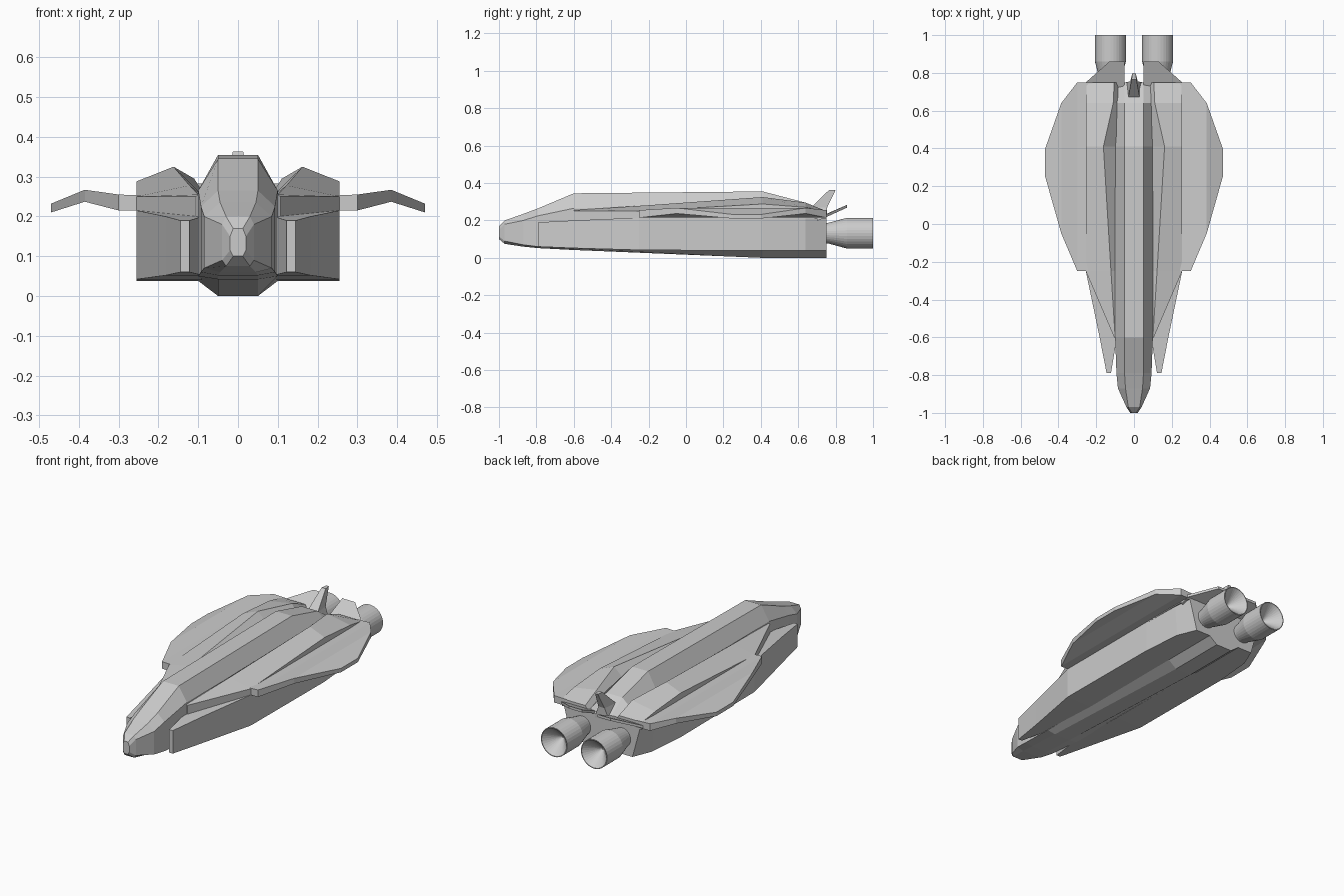
import bpy
import bmesh
import math

cube = bpy.data.objects.get("Cube")
if cube:
    bpy.data.objects.remove(cube, do_unlink=True)

hull_grey = bpy.data.materials.new("hull_grey")
hull_grey.use_nodes = True
colour = (0.6, 0.6, 0.6, 1)
hull_grey.diffuse_color = colour
hull_grey.node_tree.nodes["Principled BSDF"].inputs["Base Color"].default_value = colour


def loft(name, rings, mirrored=False):
    """Skin a closed solid through rings that have equal point counts."""
    bm = bmesh.new()
    loops = [[bm.verts.new(point) for point in ring] for ring in rings]
    count = len(loops[0])
    for first, second in zip(loops, loops[1:]):
        for i in range(count):
            j = (i + 1) % count
            bm.faces.new((first[i], first[j], second[j], second[i]))
    bm.faces.new(loops[0])
    bm.faces.new(loops[-1])
    bmesh.ops.recalc_face_normals(bm, faces=bm.faces)
    mesh = bpy.data.meshes.new(name)
    bm.to_mesh(mesh)
    bm.free()
    mesh.materials.append(hull_grey)
    part = bpy.data.objects.new(name, mesh)
    bpy.context.collection.objects.link(part)
    if mirrored:
        mirror = part.modifiers.new("both_sides", "MIRROR")
        mirror.use_axis[0] = True
        mirror.use_mirror_merge = False
    return part


def hull_ring(y, top, top_z, side, shoulder_z, low_z, keel, keel_z):
    half = [(top, top_z), (side, shoulder_z), (side, low_z), (keel, keel_z)]
    return [(x, y, z) for x, z in half] + [(-x, y, z) for x, z in reversed(half)]


def pod_ring(y, inner, outer, low_outer, low, high):
    return [(inner, y, low), (low_outer, y, low), (outer, y, high), (inner, y, high)]


def deck_ring(y, inner_z, ridge, ridge_z, outer, outer_z, low):
    inner = 0.085
    return [(inner, y, low), (inner, y, inner_z), (ridge, y, ridge_z),
            (outer, y, outer_z), (outer, y, low)]


def wing_ring(x, front, back, low, high):
    return [(x, front, low), (x, back, low), (x, back, high), (x, front, high)]


def circle_ring(y, radius, sides=32):
    turns = [math.tau * i / sides for i in range(sides)]
    return [(0.125 + radius * math.cos(a), y, 0.132 + radius * math.sin(a)) for a in turns]


def box_ring(z, front, back, front_half, back_half):
    return [(-front_half, front, z), (front_half, front, z),
            (back_half, back, z), (-back_half, back, z)]


# Central fuselage, from the blunt nose to the stern
loft("fuselage", [
    hull_ring(-1.0, 0.012, 0.17, 0.02, 0.15, 0.115, 0.012, 0.10),
    hull_ring(-0.97, 0.03, 0.2, 0.04, 0.18, 0.09, 0.03, 0.075),
    hull_ring(-0.87, 0.045, 0.235, 0.085, 0.2, 0.07, 0.045, 0.06),
    hull_ring(-0.79, 0.05, 0.265, 0.093, 0.225, 0.06, 0.05, 0.052),
    hull_ring(-0.6, 0.05, 0.345, 0.1, 0.265, 0.05, 0.05, 0.042),
    hull_ring(0.41, 0.05, 0.355, 0.1, 0.265, 0.038, 0.05, 0),
    hull_ring(0.64, 0.05, 0.295, 0.1, 0.25, 0.038, 0.05, 0),
    hull_ring(0.75, 0.05, 0.22, 0.1, 0.21, 0.038, 0.05, 0),
])

# Long side pods with pointed fronts
loft("side_pods", [
    pod_ring(-0.79, 0.122, 0.145, 0.145, 0.06, 0.19),
    pod_ring(-0.6, 0.09, 0.182, 0.182, 0.052, 0.2),
    pod_ring(-0.25, 0.09, 0.255, 0.255, 0.042, 0.215),
    pod_ring(0.41, 0.09, 0.255, 0.255, 0.038, 0.22),
    pod_ring(0.64, 0.09, 0.25, 0.235, 0.038, 0.22),
    pod_ring(0.75, 0.09, 0.24, 0.19, 0.038, 0.22),
], mirrored=True)

# Ridged upper decks beside the fuselage
loft("upper_decks", [
    deck_ring(-0.6, 0.25, 0.1, 0.255, 0.105, 0.25, 0.195),
    deck_ring(-0.25, 0.25, 0.122, 0.278, 0.255, 0.25, 0.21),
    deck_ring(0.41, 0.255, 0.162, 0.325, 0.255, 0.288, 0.21),
    deck_ring(0.64, 0.25, 0.11, 0.295, 0.255, 0.27, 0.21),
    deck_ring(0.75, 0.22, 0.105, 0.25, 0.25, 0.25, 0.21),
], mirrored=True)

# Drooping wings
loft("wings", [
    wing_ring(0.22, -0.25, 0.75, 0.215, 0.252),
    wing_ring(0.3, -0.25, 0.75, 0.215, 0.255),
    wing_ring(0.385, -0.05, 0.64, 0.237, 0.267),
    wing_ring(0.47, 0.25, 0.4, 0.21, 0.232),
], mirrored=True)

# Raised flaps above the engines
loft("rear_flaps", [
    [(0.05, 0.7, z), (0.255, 0.7, z), (0.255, 0.75, z + 0.02),
     (0.13, 0.86, z + 0.07), (0.05, 0.86, z + 0.07)]
    for z in (0.198, 0.213)
], mirrored=True)

# Engines with hollow nozzles
loft("engines", [
    circle_ring(0.72, 0.05),
    circle_ring(0.76, 0.055),
    circle_ring(0.86, 0.082),
    circle_ring(1.0, 0.082),
    circle_ring(1.0, 0.078),
    circle_ring(0.92, 0.004),
], mirrored=True)

# Swept tail fin
loft("tail_fin", [
    box_ring(0.2, 0.64, 0.75, 0.045, 0.045),
    box_ring(0.27, 0.67, 0.755, 0.03, 0.02),
    box_ring(0.363, 0.765, 0.8, 0.013, 0.008),
])
